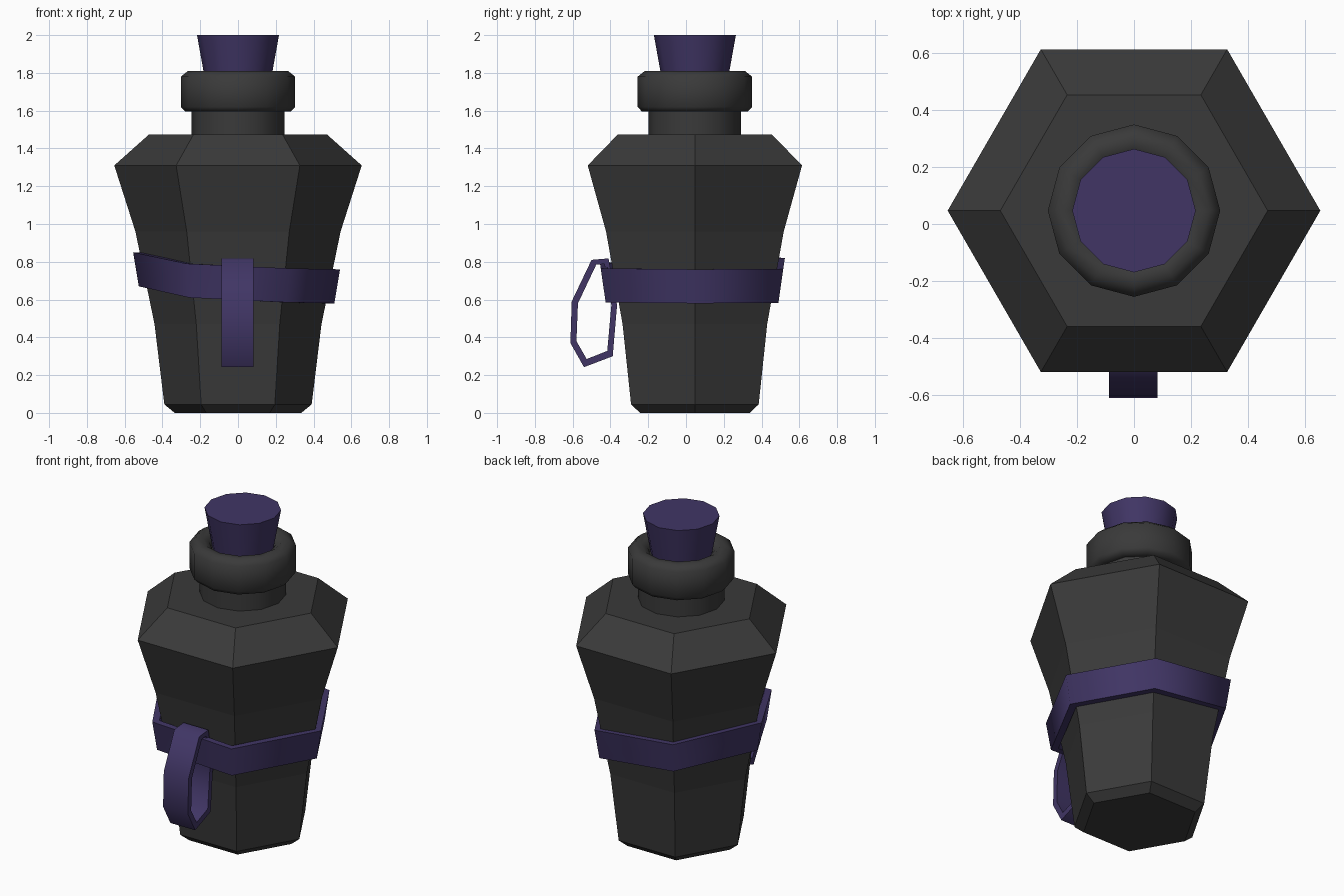
import bpy, bmesh
from math import sin, cos, pi, radians

if "Cube" in bpy.data.objects:
    bpy.data.objects.remove(bpy.data.objects["Cube"])

CY = 0.047  # bottle axis sits slightly behind the origin


def material(name, rgb):
    m = bpy.data.materials.new(name)
    m.diffuse_color = (*rgb, 1)
    m.use_nodes = True
    m.node_tree.nodes["Principled BSDF"].inputs["Base Color"].default_value = m.diffuse_color
    return m


GLASS = material("dark_glass", (0.042, 0.042, 0.042))
PURPLE = material("purple", (0.052, 0.036, 0.13))


def finish(bm, name, mat, smooth=None):
    bmesh.ops.recalc_face_normals(bm, faces=bm.faces)
    me = bpy.data.meshes.new(name)
    bm.to_mesh(me)
    bm.free()
    me.materials.append(mat)
    ob = bpy.data.objects.new(name, me)
    bpy.context.collection.objects.link(ob)
    if smooth:
        bpy.ops.object.select_all(action='DESELECT')
        ob.select_set(True)
        bpy.context.view_layer.objects.active = ob
        bpy.ops.object.shade_smooth_by_angle(angle=radians(smooth))
    return ob


def skin(bm, rings, wrap=False):
    """Join equal-length closed rings of points with quads."""
    vs = [[bm.verts.new(p) for p in r] for r in rings]
    n = len(vs[0])
    for a, b in zip(vs, vs[1:] + ([vs[0]] if wrap else [])):
        for i in range(n):
            j = (i + 1) % n
            bm.faces.new((a[i], a[j], b[j], b[i]))
    return vs


def lathe(name, profile, sides, mat, smooth=None):
    bm = bmesh.new()
    rings = [[(r * cos(2 * pi * i / sides), CY + r * sin(2 * pi * i / sides), z)
              for i in range(sides)] for r, z in profile]
    vs = skin(bm, rings)
    bm.faces.new(vs[0])
    bm.faces.new(vs[-1])
    return finish(bm, name, mat, smooth)


# Hexagonal bottle body
lathe("bottle_body", [(0.335, 0), (0.39, 0.045), (0.442, 0.47), (0.543, 0.96),
                      (0.655, 1.31), (0.47, 1.475)], 6, GLASS)

# Neck, rounded lip and stopper
lathe("bottle_neck", [(0.245, 1.47), (0.245, 1.61)], 12, GLASS, 40)
lathe("bottle_lip", [(0.245, 1.595), (0.28, 1.595), (0.303, 1.62), (0.303, 1.78),
                     (0.265, 1.81), (0.225, 1.81), (0.19, 1.785), (0.18, 1.76)],
      12, GLASS, 60)
lathe("stopper", [(0.172, 1.75), (0.217, 2.0)], 12, PURPLE, 40)

# Slanted strap: top height at each hexagon corner, starting at +x
tops = [0.76, 0.762, 0.82, 0.85, 0.79, 0.765]
bm = bmesh.new()
sections = []
for k, top in enumerate(tops):
    a = k * pi / 3
    push = -0.03 if k > 3 else 0  # front side stands off the glass
    section = []
    for inset, z in ((0, top - 0.18), (0, top), (0.045, top), (0.045, top - 0.18)):
        r = 0.51 + (z - 0.58) * 0.167 - inset
        section.append((r * cos(a), CY + r * sin(a) + push, z))
    sections.append(section)
skin(bm, sections, wrap=True)
finish(bm, "strap", PURPLE, 65)

# Hanging belt loop: side outline (y, z), outside and inside
outer = [(-0.50, 0.81), (-0.41, 0.818), (-0.365, 0.57), (-0.388, 0.30),
         (-0.54, 0.242), (-0.612, 0.37), (-0.605, 0.59)]
inner = [(-0.475, 0.785), (-0.432, 0.788), (-0.395, 0.57), (-0.417, 0.328),
         (-0.526, 0.285), (-0.58, 0.38), (-0.572, 0.58)]
bm = bmesh.new()
skin(bm, [[(-0.088, *o), (0.083, *o), (0.083, *i), (-0.088, *i)]
          for o, i in zip(outer, inner)], wrap=True)
finish(bm, "belt_loop", PURPLE, 65)
